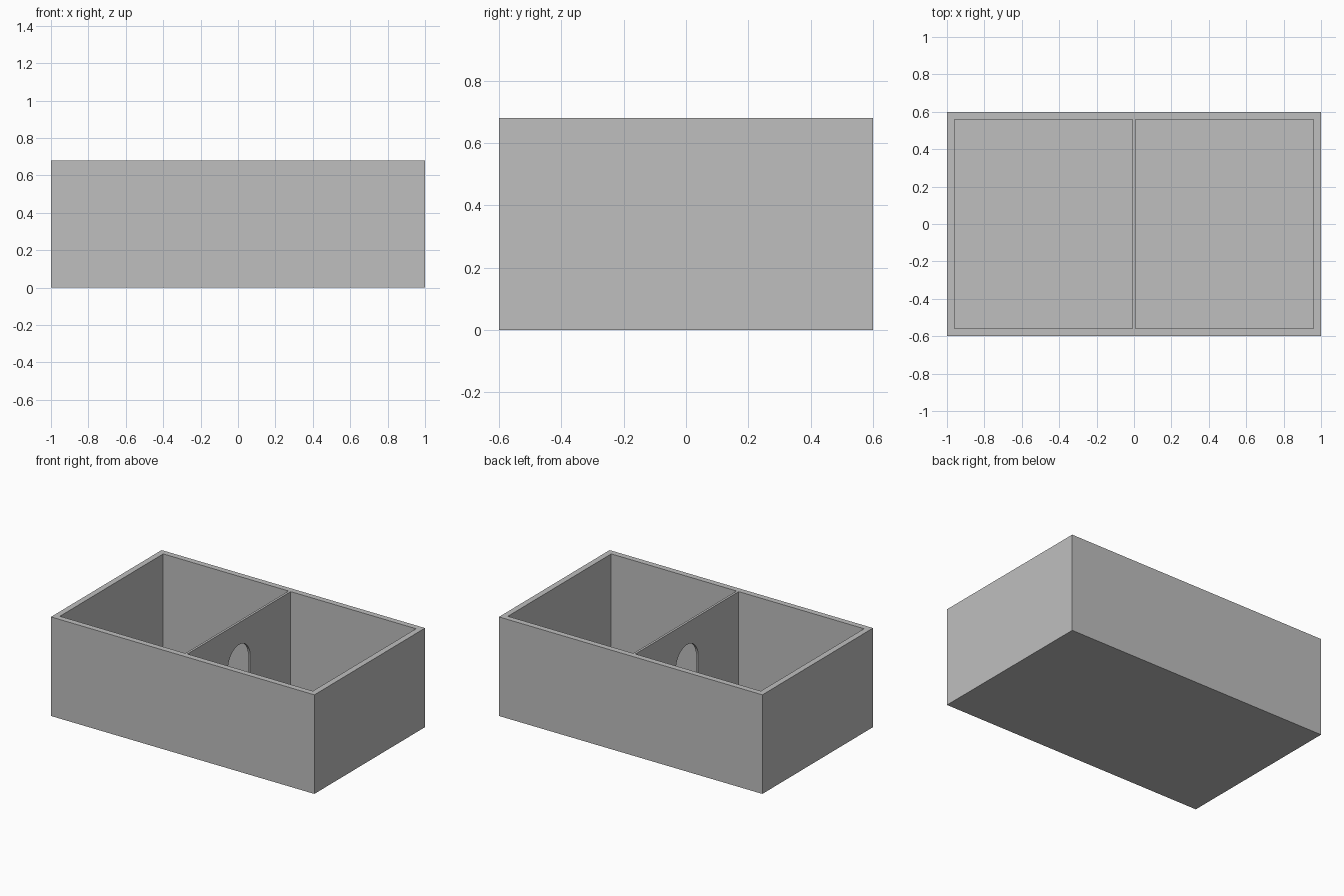
import bpy, bmesh, math
from mathutils import Vector

WIDTH, DEPTH, HEIGHT = 2.0, 1.2, 0.68
WALL, FLOOR = 0.04, 0.04
DIVIDER = 0.016
DOOR_RADIUS, DOOR_SPRING = 0.12, 0.41

default = bpy.data.objects.get("Cube")
if default:
    bpy.data.objects.remove(default, do_unlink=True)

grey = bpy.data.materials.new("plain_grey")
grey.use_nodes = True
colour = (0.52, 0.52, 0.52, 1)
grey.diffuse_color = colour
grey.node_tree.nodes["Principled BSDF"].inputs["Base Color"].default_value = colour


def finish(name, bm):
    bmesh.ops.recalc_face_normals(bm, faces=bm.faces)
    mesh = bpy.data.meshes.new(name)
    bm.to_mesh(mesh)
    bm.free()
    mesh.materials.append(grey)
    obj = bpy.data.objects.new(name, mesh)
    bpy.context.collection.objects.link(obj)
    return obj


# Open box: inset the top face for the rim, then sink it to the floor
bm = bmesh.new()
bmesh.ops.create_cube(bm, size=1)
bmesh.ops.scale(bm, vec=(WIDTH, DEPTH, HEIGHT), verts=bm.verts)
bmesh.ops.translate(bm, vec=(0, 0, HEIGHT / 2), verts=bm.verts)
top = max(bm.faces, key=lambda f: f.calc_center_median().z)
bmesh.ops.inset_region(bm, faces=[top], thickness=WALL, use_even_offset=True)
sunk = bmesh.ops.extrude_discrete_faces(bm, faces=[top])["faces"][0]
bmesh.ops.translate(bm, vec=(0, 0, FLOOR - HEIGHT), verts=sunk.verts)
finish("open_box", bm)

# Thin partition with an arched doorway reaching the floor
half = DEPTH / 2 - WALL
arch = [(DOOR_RADIUS * math.cos(a), DOOR_SPRING + DOOR_RADIUS * math.sin(a))
        for a in (math.pi * i / 24 for i in range(25))]
profile = [(-half, FLOOR), (-half, HEIGHT), (half, HEIGHT), (half, FLOOR),
           (DOOR_RADIUS, FLOOR)] + arch + [(-DOOR_RADIUS, FLOOR)]
bm = bmesh.new()
face = bm.faces.new([bm.verts.new((-DIVIDER / 2, y, z)) for y, z in profile])
side = bmesh.ops.extrude_face_region(bm, geom=[face], use_keep_orig=True)["geom"]
moved = [v for v in side if isinstance(v, bmesh.types.BMVert)]
bmesh.ops.translate(bm, vec=Vector((DIVIDER, 0, 0)), verts=moved)
partition = finish("partition", bm)

# Smooth only the curved inside of the doorway
bpy.ops.object.select_all(action="DESELECT")
partition.select_set(True)
bpy.context.view_layer.objects.active = partition
bpy.ops.object.shade_smooth_by_angle(angle=math.radians(30))
